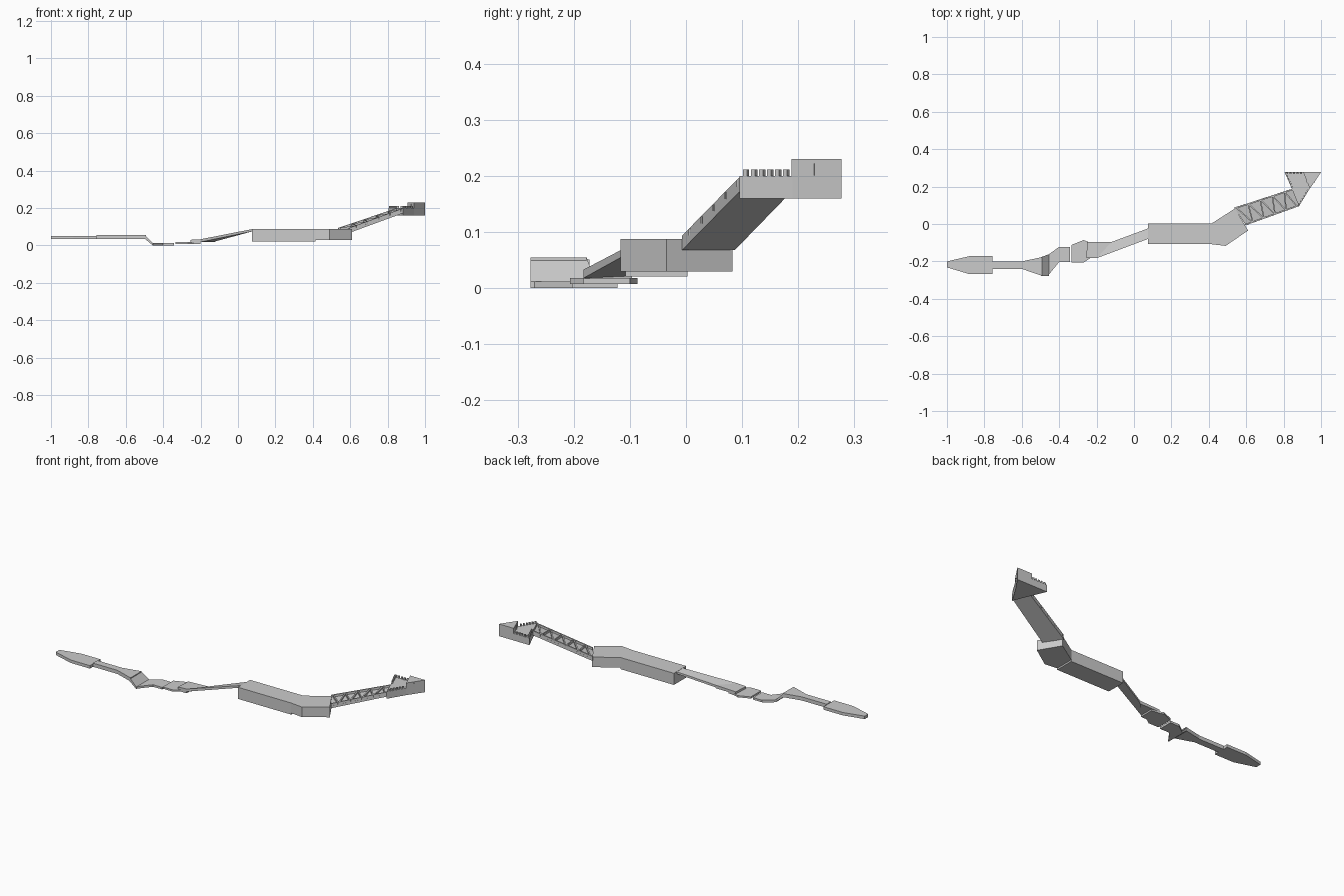
import bpy, bmesh
from mathutils import Vector

if "Cube" in bpy.data.objects:
    bpy.data.objects.remove(bpy.data.objects["Cube"])


def prism(name, pts, bottom, top):
    """Extruded outline; bottom/top are one height or one height per point."""
    n = len(pts)
    lo = bottom if isinstance(bottom, (list, tuple)) else [bottom] * n
    hi = top if isinstance(top, (list, tuple)) else [top] * n
    bm = bmesh.new()
    a = [bm.verts.new((p[0], p[1], z)) for p, z in zip(pts, lo)]
    b = [bm.verts.new((p[0], p[1], z)) for p, z in zip(pts, hi)]
    bm.faces.new(a[::-1])
    bm.faces.new(b)
    for i in range(n):
        j = (i + 1) % n
        bm.faces.new((a[i], a[j], b[j], b[i]))
    bmesh.ops.recalc_face_normals(bm, faces=bm.faces)
    me = bpy.data.meshes.new(name)
    bm.to_mesh(me)
    bm.free()
    ob = bpy.data.objects.new(name, me)
    bpy.context.collection.objects.link(ob)
    return ob


def strip(name, p, q, width, low, high):
    """Straight bar between two 3D points, low/high measured from the points."""
    d = (q - p).to_2d().normalized()
    s = Vector((-d.y, d.x)) * width / 2
    pts = [p.xy - s, q.xy - s, q.xy + s, p.xy + s]
    zs = [p.z, q.z, q.z, p.z]
    return prism(name, pts, [z + low for z in zs], [z + high for z in zs])


# Far left platform with neck and flared end
prism("end_platform", [(-1, -.232), (-.88, -.268), (-.757, -.268), (-.757, -.172),
                       (-.88, -.172), (-1, -.20)], .034, .051)
prism("neck_platform", [(-.757, -.24), (-.6, -.24), (-.492, -.277), (-.492, -.177),
                        (-.6, -.2), (-.757, -.2)], .034, .055)

# Short steep ramp down to the lowest slab
prism("steep_ramp", [(-.497, -.277), (-.455, -.277), (-.455, -.162), (-.497, -.177)],
      [.034, 0, 0, .034], [.055, .012, .012, .055])
prism("low_slab", [(-.458, -.274), (-.40, -.203), (-.342, -.203), (-.342, -.122),
                   (-.40, -.122), (-.458, -.164)], 0, .012)

# Middle slabs stepping up
prism("middle_slab", [(-.335, -.207), (-.27, -.207), (-.235, -.183), (-.2, -.183),
                      (-.2, -.1), (-.245, -.095), (-.27, -.086), (-.335, -.112)],
      .008, .018)
prism("raised_slab", [(-.255, -.183), (-.2, -.183), (-.12, -.096), (-.25, -.096)],
      .017, [.030, .033, .035, .030])

# Long narrow ramp up to the main block
prism("long_ramp", [(-.2, -.183), (.08, -.078), (.08, -.022), (-.12, -.096)],
      [.018, .076, .076, .022], [.033, .088, .088, .035])

# Main block with its angled end
prism("main_block", [(.075, -.108), (.415, -.108), (.415, .003), (.075, .003)], .021, .088)
prism("angled_block", [(.415, -.108), (.49, -.117), (.61, -.035), (.54, .083),
                       (.415, .003)], .030, .088)

# Sloped bridge deck
A, B = Vector((.535, .087, .068)), Vector((.845, .188, .172))
C, D = Vector((.598, -.007, .068)), Vector((.882, .095, .172))
prism("bridge_deck", [C.xy, D.xy, B.xy, A.xy],
      [v.z for v in (C, D, B, A)], [v.z + .014 for v in (C, D, B, A)])

# Bridge side rails
inset = Vector((-.002, .004, 0))
strip("bridge_rail_front", C + inset, D + inset, .008, .002, .026)
strip("bridge_rail_back", A - inset, B - inset, .008, .002, .026)

# Zigzag bracing across the deck
count = 9
for i in range(count):
    t0, t1 = .03 + .94 * i / count, .03 + .94 * (i + 1) / count
    p, q = A.lerp(B, t0), C.lerp(D, t1)
    if i % 2:
        p, q = C.lerp(D, t0), A.lerp(B, t1)
    strip(f"bridge_brace_{i}", p, q, .007, .012, .024)

# Fort platform
prism("fort_base", [(.805, .277), (.845, .186), (.882, .095), (.94, .19), (1, .277)],
      .16, .20)

# Triangular tower
prism("fort_tower", [(.905, .277), (.94, .188), (1, .277)], .20, .23)


# Battlements along the fort edges
def merlons(name, p, q, n):
    p, q = Vector((*p, .2)), Vector((*q, .2))
    for i in range(n):
        a, b = (i + .1) / n, (i + .6) / n
        strip(f"{name}_{i}", p.lerp(q, a), p.lerp(q, b), .008, -.002, .012)


merlons("merlon_left", (.811, .274), (.849, .19), 6)
merlons("merlon_right", (.881, .102), (.934, .188), 6)
merlons("merlon_back", (.812, .272), (.905, .272), 5)

# Doorway panel on the tower's inner side and window on the outer side
strip("tower_door", Vector((.928, .219, .2)), Vector((.924, .229, .2)), .006, 0, .022)
strip("tower_window", Vector((.962, .22, .2)), Vector((.968, .229, .2)), .003, .001, .022)
